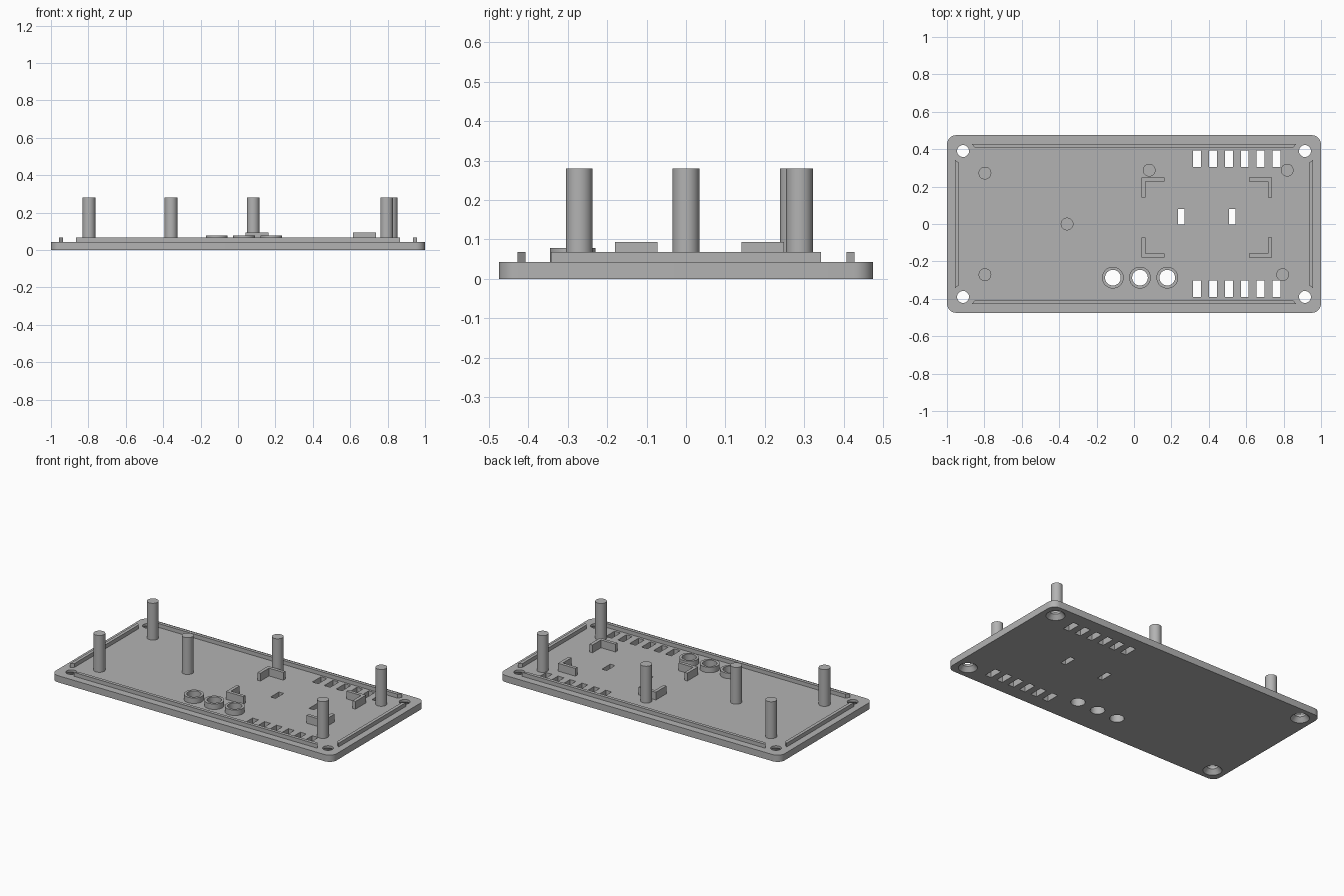
import bpy, bmesh, math

cube = bpy.data.objects.get("Cube")
if cube:
    bpy.data.objects.remove(cube, do_unlink=True)

TOP = 0.043      # plate thickness
SINK = 0.005     # how far raised parts are buried in the plate

grey = bpy.data.materials.new("panel grey")
grey.use_nodes = True
grey.diffuse_color = (0.45, 0.45, 0.45, 1)
grey.node_tree.nodes["Principled BSDF"].inputs["Base Color"].default_value = (0.45, 0.45, 0.45, 1)


def circle(x, y, r, n=32):
    return [(x + r * math.cos(2 * math.pi * i / n), y + r * math.sin(2 * math.pi * i / n)) for i in range(n)]


def box(x0, x1, y0, y1):
    return [(x0, y0), (x1, y0), (x1, y1), (x0, y1)]


def loft(bm, layers):
    """Closed solid through (outline, z) layers."""
    rings = [[bm.verts.new((x, y, z)) for x, y in pts] for pts, z in layers]
    n = len(rings[0])
    for a, b in zip(rings, rings[1:]):
        for i in range(n):
            bm.faces.new((a[i], a[(i + 1) % n], b[(i + 1) % n], b[i]))
    bm.faces.new(rings[0][::-1])
    bm.faces.new(rings[-1])


def finish(name, bm):
    bmesh.ops.recalc_face_normals(bm, faces=bm.faces)
    mesh = bpy.data.meshes.new(name)
    bm.to_mesh(mesh)
    bm.free()
    mesh.materials.append(grey)
    obj = bpy.data.objects.new(name, mesh)
    bpy.context.collection.objects.link(obj)
    return obj


def solid(name, pts, z0, z1):
    bm = bmesh.new()
    loft(bm, [(pts, z0), (pts, z1)])
    return finish(name, bm)


def smooth(obj):
    bpy.ops.object.select_all(action='DESELECT')
    obj.select_set(True)
    bpy.context.view_layer.objects.active = obj
    bpy.ops.object.shade_smooth_by_angle(angle=math.radians(35))


# Base plate with rounded corners
R = 0.05
outline = []
for k, (sx, sy) in enumerate([(1, 1), (-1, 1), (-1, -1), (1, -1)]):
    for i in range(9):
        a = math.pi / 2 * (k + i / 8)
        outline.append((sx * (1 - R) + R * math.cos(a), sy * (0.475 - R) + R * math.sin(a)))
plate = solid("base_plate", outline, 0, TOP)

# Openings: countersunk screw holes, button holes, vents, centre slots
cut = bmesh.new()
for x in (-0.914, 0.914):
    for y in (-0.39, 0.39):
        loft(cut, [(circle(x, y, r), z) for r, z in
                   ((0.061, -0.01), (0.055, 0), (0.032, 0.028), (0.032, 0.06))])
buttons = [(-0.113, -0.287), (0.032, -0.287), (0.178, -0.287)]
for x, y in buttons:
    pts = circle(x, y, 0.042)
    loft(cut, [(pts, -0.02), (pts, 0.08)])
slots = [(0.337 + 0.085 * i, y, 0.021, 0.044) for i in range(6) for y in (0.349, -0.347)]
slots += [(x, 0.038, 0.017, 0.042) for x in (0.253, 0.526)]
for x, y, w, h in slots:
    pts = box(x - w, x + w, y - h, y + h)
    loft(cut, [(pts, -0.02), (pts, 0.08)])
cutter = finish("opening_cutter", cut)
cutter.hide_render = True
mod = plate.modifiers.new("openings", 'BOOLEAN')
mod.operation = 'DIFFERENCE'
mod.solver = 'EXACT'
mod.object = cutter
bpy.context.view_layer.update()
plate.data = bpy.data.meshes.new_from_object(plate.evaluated_get(bpy.context.evaluated_depsgraph_get()))
plate.modifiers.clear()
bpy.data.objects.remove(cutter, do_unlink=True)
smooth(plate)

# Button collars
for i, (x, y) in enumerate(buttons):
    bm = bmesh.new()
    n = 32
    rings = [[bm.verts.new((px, py, z)) for px, py in circle(x, y, r, n)]
             for r, z in ((0.042, TOP), (0.058, TOP), (0.058, 0.078), (0.042, 0.078))]
    for a, b in zip(rings, rings[1:] + rings[:1]):
        for j in range(n):
            bm.faces.new((a[j], a[(j + 1) % n], b[(j + 1) % n], b[j]))
    smooth(finish(f"button_collar_{i + 1}", bm))

# Locating ribs with mitred ends
for s, side, end in ((1, "back", "left"), (-1, "front", "right")):
    solid(side + "_rib", [(-0.867, s * 0.428), (0.867, s * 0.428), (0.85, s * 0.407), (-0.85, s * 0.407)],
          TOP - SINK, 0.068)
    solid(end + "_rib", [(s * 0.957, -0.343), (s * 0.957, 0.343), (s * 0.936, 0.327), (s * 0.936, -0.327)],
          TOP - SINK, 0.068)

# Corner brackets holding the display
T = 0.021
for sx, x, end in ((1, 0.04, "right"), (-1, 0.738, "left")):
    for sy, y, side in ((-1, 0.249, "back"), (1, -0.18, "front")):
        ell = [(0, 0), (0.124, 0), (0.124, T), (T, T), (T, 0.108), (0, 0.108)]
        solid(f"{side}_{end}_bracket", [(x + sx * u, y + sy * v) for u, v in ell], TOP - SINK, 0.093)

# Standing posts
for i, (x, y) in enumerate([(-0.797, 0.272), (-0.797, -0.271), (-0.358, 0.0),
                            (0.081, 0.288), (0.819, 0.288), (0.795, -0.271)]):
    smooth(solid(f"post_{i + 1}", circle(x, y, 0.034), TOP - SINK, 0.28))
